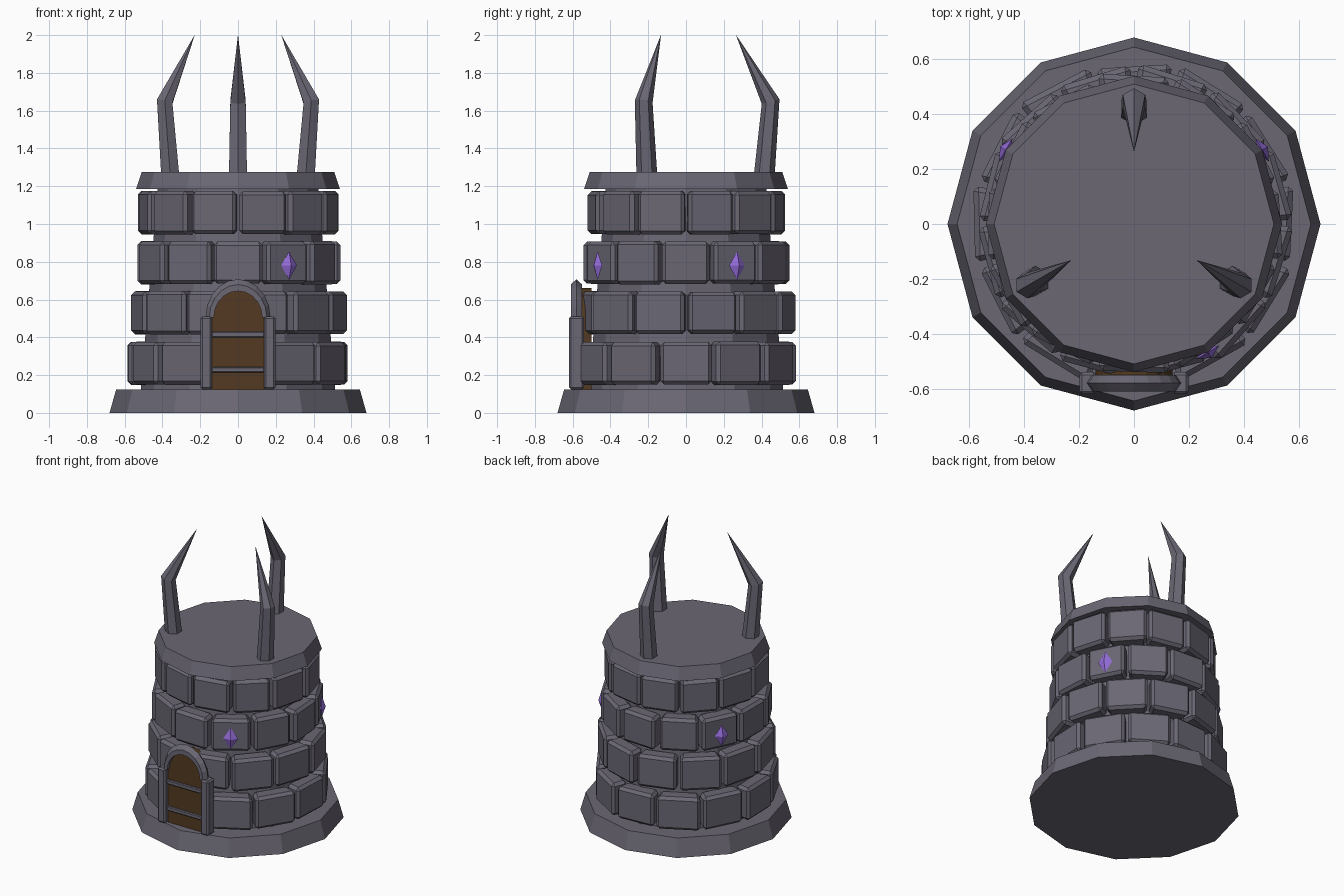
import bpy, bmesh, math, random
from mathutils import Matrix, Vector

if "Cube" in bpy.data.objects:
    bpy.data.objects.remove(bpy.data.objects["Cube"])

random.seed(4)


def material(name, rgb):
    m = bpy.data.materials.new(name)
    m.diffuse_color = (*rgb, 1)
    m.use_nodes = True
    m.node_tree.nodes["Principled BSDF"].inputs["Base Color"].default_value = m.diffuse_color
    return m


STONE = material("grey_stone", (0.145, 0.136, 0.174))
WOOD = material("brown_wood", (0.085, 0.042, 0.015))
GEM = material("violet_gem", (0.305, 0.156, 0.716))


def finish(bm, name, mat):
    bmesh.ops.recalc_face_normals(bm, faces=bm.faces)
    me = bpy.data.meshes.new(name)
    bm.to_mesh(me)
    bm.free()
    me.materials.append(mat)
    ob = bpy.data.objects.new(name, me)
    bpy.context.collection.objects.link(ob)
    return ob


def loft(bm, rings, closed=False):
    """Skin equal-length rings of points; cap the ends unless closed."""
    rows = [[bm.verts.new(p) for p in r] for r in rings]
    pairs = list(zip(rows, rows[1:])) + ([(rows[-1], rows[0])] if closed else [])
    n = len(rows[0])
    for a, b in pairs:
        for i in range(n):
            j = (i + 1) % n
            bm.faces.new((a[i], a[j], b[j], b[i]))
    if not closed:
        bm.faces.new(rows[0][::-1])
        bm.faces.new(rows[-1])


def drum(name, z0, z1, r0, r1):
    bm = bmesh.new()
    ang = [math.radians(30 * i) for i in range(12)]
    loft(bm, [[(r * math.cos(a), r * math.sin(a), z) for a in ang]
              for r, z in ((r0, z0), (r1, z1))])
    return finish(bm, name, STONE)


def box(name, x0, x1, y0, y1, z0, z1, bevel, mat):
    bm = bmesh.new()
    bmesh.ops.create_cube(bm, size=1)
    for v in bm.verts:
        v.co = ((x0 + x1) / 2 + v.co.x * (x1 - x0),
                (y0 + y1) / 2 + v.co.y * (y1 - y0),
                (z0 + z1) / 2 + v.co.z * (z1 - z0))
    if bevel:
        bmesh.ops.bevel(bm, geom=bm.edges[:], offset=bevel, segments=1, affect='EDGES')
    return finish(bm, name, mat)


# Twelve-sided tower body
drum("foundation", 0, 0.125, 0.68, 0.645)
drum("tower_core", 0.12, 1.19, 0.515, 0.425)
drum("roof_slab", 1.185, 1.275, 0.54, 0.51)

# Four staggered courses of uneven chamfered stones
for row, (zc, radius) in enumerate(((0.2625, 0.578), (0.53, 0.558),
                                    (0.795, 0.535), (1.06, 0.514))):
    bm = bmesh.new()
    for k in range(12):
        deg = 30 * k + 15 * (row % 2)
        behind_door = row < 2 and abs(deg - 270) < 20
        r = 0.55 if behind_door else radius + random.uniform(-0.006, 0.006)
        w = 0.5 * radius + random.uniform(-0.012, 0.006)
        h = 0.228 + random.uniform(-0.006, 0.004)
        yaw = 0 if behind_door else random.uniform(-4, 4)
        stone = bmesh.ops.create_cube(bm, size=1)["verts"]
        for v in stone:
            taper = 0.84 if v.co.x < 0 else 1
            v.co = (v.co.x * 0.11 - 0.055, v.co.y * w * taper, v.co.z * h)
        edges = list({e for v in stone for e in v.link_edges})
        place = (Matrix.Rotation(math.radians(deg), 4, 'Z')
                 @ Matrix.Translation((r, 0, zc))
                 @ Matrix.Rotation(math.radians(yaw), 4, 'Z'))
        bmesh.ops.transform(bm, matrix=place, verts=stone)
        bmesh.ops.bevel(bm, geom=edges, offset=0.019, segments=1, affect='EDGES')
    finish(bm, f"stone_course_{row + 1}", STONE)

# Three bent horns on the roof
for k, deg in enumerate((90, 210, 330)):
    # centre distance, height, half size, tilt of each section
    sections = ((0.415, 1.265, 0.055, 0.0), (0.448, 1.648, 0.047, 0.26),
                (0.265, 2.0, 0.0004, 0.0))
    rings = []
    for dist, z, s, tilt in sections:
        ring = []
        for i in range(6):
            a = math.radians(60 * i)
            c = s * math.cos(a)
            ring.append((dist + c, s * math.sin(a), z + c * tilt))
        rings.append(ring)
    bm = bmesh.new()
    loft(bm, rings)
    bmesh.ops.rotate(bm, verts=bm.verts, matrix=Matrix.Rotation(math.radians(deg), 3, 'Z'))
    finish(bm, f"horn_{k + 1}", STONE)

# Diamond gems set in the third course
for k, deg in enumerate((-60, 30, 150)):
    bm = bmesh.new()
    pts = [Vector(p) for s in (1, -1)
           for p in ((0.024 * s, 0, 0), (0, 0.048 * s, 0), (0, 0, 0.075 * s))]
    for p in pts:
        bm.verts.new(p + Vector((0.54, 0, 0.78)))
    bmesh.ops.convex_hull(bm, input=bm.verts[:])
    bmesh.ops.rotate(bm, verts=bm.verts, matrix=Matrix.Rotation(math.radians(deg), 3, 'Z'))
    finish(bm, f"gem_{k + 1}", GEM)

# Arched wooden door
arc = [math.pi * i / 10 for i in range(11)]
outline = [(0.14, 0.125)] + [(0.14 * math.cos(a), 0.51 + 0.15 * math.sin(a)) for a in arc] \
    + [(-0.14, 0.125)]
bm = bmesh.new()
loft(bm, [[(x, y, z) for x, z in outline] for y in (-0.585, -0.5)])
finish(bm, "door", WOOD)

# Stone arch with a ridged outer edge
section = ((0.128, -0.61), (0.152, -0.61), (0.172, -0.58), (0.152, -0.55), (0.128, -0.55))
bm = bmesh.new()
loft(bm, [[(r * math.cos(a), y, 0.505 + (r * 1.43 - 0.043) * math.sin(a)) for r, y in section]
          for a in arc])
finish(bm, "door_arch", STONE)

# Door posts and straps
for side, x in (("left", -0.168), ("right", 0.168)):
    box(f"door_post_{side}", x - 0.031, x + 0.031, -0.62, -0.54, 0.125, 0.51, 0.01, STONE)
for k, z in enumerate((0.228, 0.415)):
    box(f"door_strap_{k + 1}", -0.14, 0.14, -0.6, -0.58, z - 0.015, z + 0.015, 0.005, STONE)
